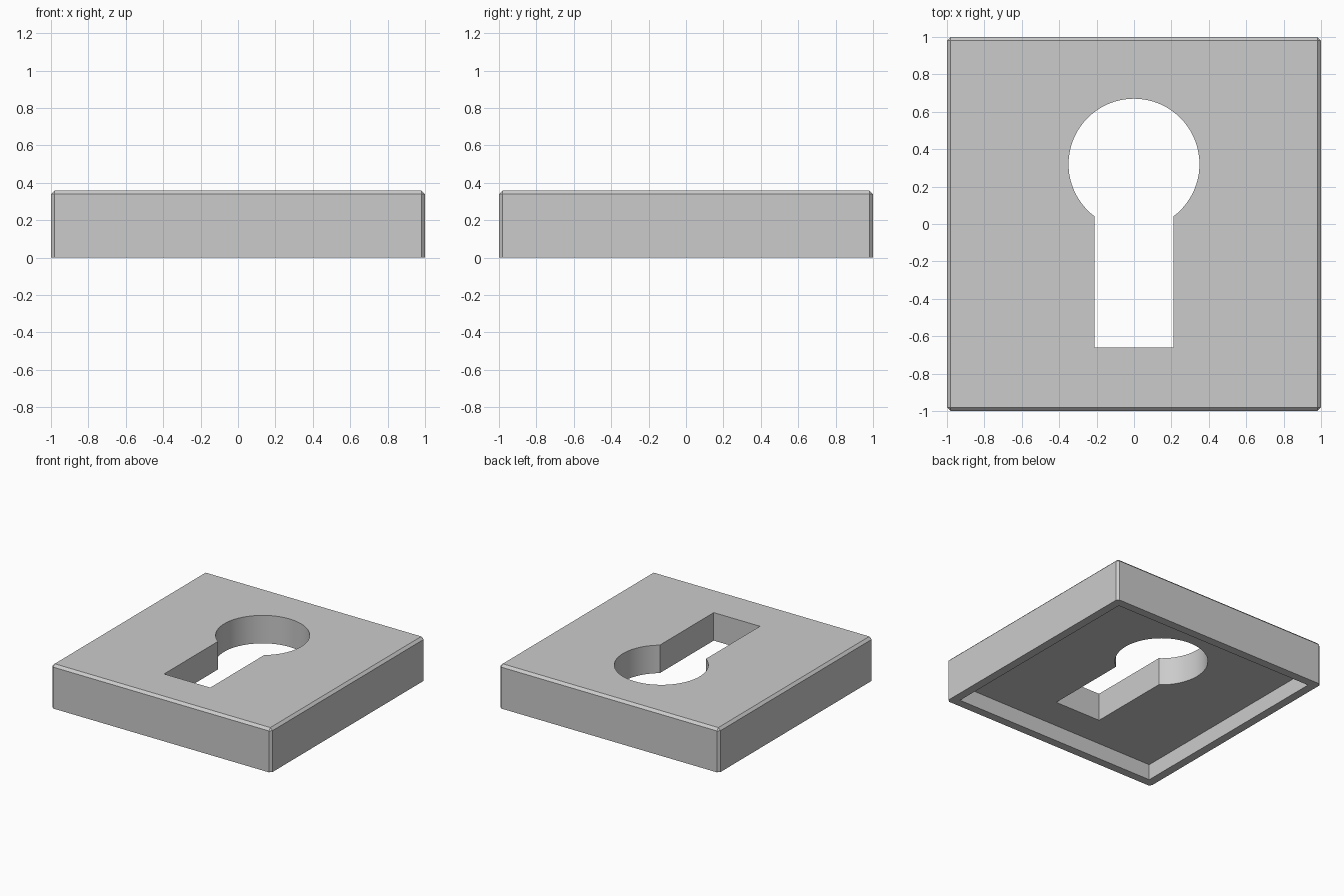
import bpy, bmesh, math

if "Cube" in bpy.data.objects:
    bpy.data.objects.remove(bpy.data.objects["Cube"])

H, BEVEL, RIM, RECESS = 0.36, 0.02, 0.07, 0.13


def prism(name, outline, z0, z1):
    """Extrude a closed xy outline from z0 to z1."""
    bm = bmesh.new()
    face = bm.faces.new([bm.verts.new((x, y, z0)) for x, y in outline])
    ext = bmesh.ops.extrude_face_region(bm, geom=[face])["geom"]
    bmesh.ops.translate(bm, vec=(0, 0, z1 - z0),
                        verts=[g for g in ext if isinstance(g, bmesh.types.BMVert)])
    bmesh.ops.recalc_face_normals(bm, faces=bm.faces)
    mesh = bpy.data.meshes.new(name)
    bm.to_mesh(mesh)
    bm.free()
    obj = bpy.data.objects.new(name, mesh)
    bpy.context.collection.objects.link(obj)
    return obj


def square(r):
    return [(-r, -r), (r, -r), (r, r), (-r, r)]


def cut(target, cutter):
    mod = target.modifiers.new(cutter.name, 'BOOLEAN')
    mod.object, mod.operation, mod.solver = cutter, 'DIFFERENCE', 'EXACT'
    bpy.context.view_layer.objects.active = target
    bpy.ops.object.modifier_apply(modifier=mod.name)
    bpy.data.objects.remove(cutter)


# square plate, chamfered on all edges except the underside
plate = prism("keyhole_plate", square(1), 0, H)
bm = bmesh.new()
bm.from_mesh(plate.data)
edges = [e for e in bm.edges if max(v.co.z for v in e.verts) > H / 2]
bmesh.ops.bevel(bm, geom=edges, offset=BEVEL, segments=1, affect='EDGES', profile=0.5)
bm.to_mesh(plate.data)
bm.free()

# shallow hollow underneath, leaving a thin rim
cut(plate, prism("underside_recess", square(1 - RIM), -0.2, RECESS))

# keyhole: round head running into a straight slot
cy, r, half, low = 0.32, 0.35, 0.21, -0.66
start = -math.acos(half / r)
sweep, n = math.pi - 2 * start, 64
arc = [(r * math.cos(start + sweep * i / n), cy + r * math.sin(start + sweep * i / n))
       for i in range(n + 1)]
cut(plate, prism("keyhole", [(-half, low), (half, low)] + arc, -0.3, H + 0.3))

# smooth round wall, crisp edges elsewhere
bpy.ops.object.select_all(action='DESELECT')
plate.select_set(True)
bpy.context.view_layer.objects.active = plate
bpy.ops.object.shade_smooth_by_angle(angle=math.radians(20))
